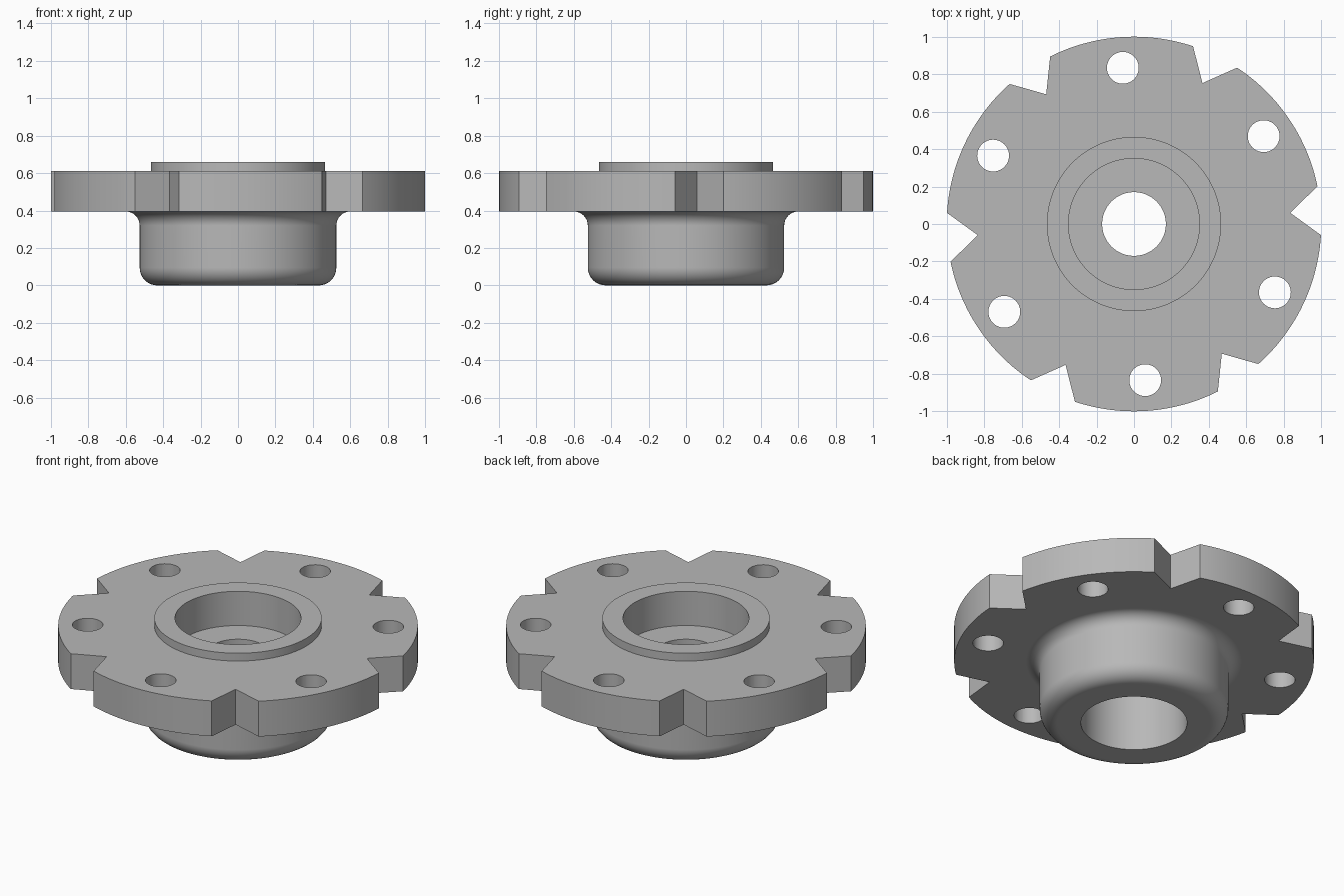
import bpy, bmesh
from math import sin, cos, pi, radians
from mathutils import Matrix, Vector

cube = bpy.data.objects.get("Cube")
if cube:
    bpy.data.objects.remove(cube, do_unlink=True)

metal = bpy.data.materials.new("grey metal")
metal.use_nodes = True
grey = (0.48, 0.48, 0.48, 1)
metal.diffuse_color = grey
metal.node_tree.nodes["Principled BSDF"].inputs["Base Color"].default_value = grey

COUNT = 6
NOTCH_START = radians(4.1)
STEP = 2 * pi / COUNT


def make_object(name, bm):
    bmesh.ops.recalc_face_normals(bm, faces=bm.faces)
    mesh = bpy.data.meshes.new(name)
    bm.to_mesh(mesh)
    bm.free()
    mesh.materials.append(metal)
    obj = bpy.data.objects.new(name, mesh)
    bpy.context.collection.objects.link(obj)
    return obj


def arc(cx, cz, r, start, end, steps=8):
    angles = [radians(start + (end - start) * i / steps) for i in range(steps + 1)]
    return [(cx + r * cos(a), cz + r * sin(a)) for a in angles]


def lathe(name, profile, steps=144):
    bm = bmesh.new()
    verts = [bm.verts.new((r, 0, z)) for r, z in profile]
    edges = [bm.edges.new((v, verts[i - 1])) for i, v in enumerate(verts)]
    bmesh.ops.spin(bm, geom=verts + edges, cent=(0, 0, 0), axis=(0, 0, 1),
                   angle=2 * pi, steps=steps, use_merge=False)
    bmesh.ops.remove_doubles(bm, verts=bm.verts, dist=0.0001)
    return make_object(name, bm)


# Hub, flange, collar and stepped bore as one turned profile
profile = [(0.295, 0)]
profile += arc(0.43, 0.095, 0.095, -90, 0)         # rounded foot of the hub
profile += arc(0.60, 0.32, 0.075, 180, 90)         # fillet below the flange
profile += [(1, 0.395), (1, 0.612), (0.465, 0.612), (0.465, 0.66),
            (0.35, 0.66), (0.35, 0.45), (0.17, 0.45), (0.17, 0.37), (0.295, 0.37)]
body = lathe("flanged_hub", profile)

# Cutter for the bolt holes and the V notches around the rim
bm = bmesh.new()
for i in range(COUNT):
    turn = Matrix.Rotation(NOTCH_START + i * STEP, 4, 'Z')
    low = [bm.verts.new(turn @ Vector((x, y, 0.3)))
           for x, y in ((0.836, 0), (1.1, -0.222), (1.1, 0.222))]
    face = bm.faces.new(low)
    top = bmesh.ops.extrude_face_region(bm, geom=[face])["geom"]
    bmesh.ops.translate(bm, vec=(0, 0, 0.5),
                        verts=[g for g in top if isinstance(g, bmesh.types.BMVert)])
    place = Matrix.Rotation(NOTCH_START + (i + 0.5) * STEP, 4, 'Z')
    bmesh.ops.create_cone(bm, cap_ends=True, segments=40, radius1=0.085, radius2=0.085,
                          depth=0.5, matrix=place @ Matrix.Translation((0.836, 0, 0.55)))
cutter = make_object("rim_cutter", bm)
cutter.hide_render = True

cut = body.modifiers.new("rim cuts", 'BOOLEAN')
cut.operation = 'DIFFERENCE'
cut.solver = 'EXACT'
cut.object = cutter

bpy.ops.object.select_all(action='DESELECT')
body.select_set(True)
bpy.context.view_layer.objects.active = body
bpy.ops.object.modifier_apply(modifier=cut.name)
bpy.data.objects.remove(cutter, do_unlink=True)

# Smooth turned surfaces, crisp machined edges
bpy.ops.object.shade_smooth_by_angle(angle=radians(30))
weighted = body.modifiers.new("flat faces", 'WEIGHTED_NORMAL')
weighted.keep_sharp = True
